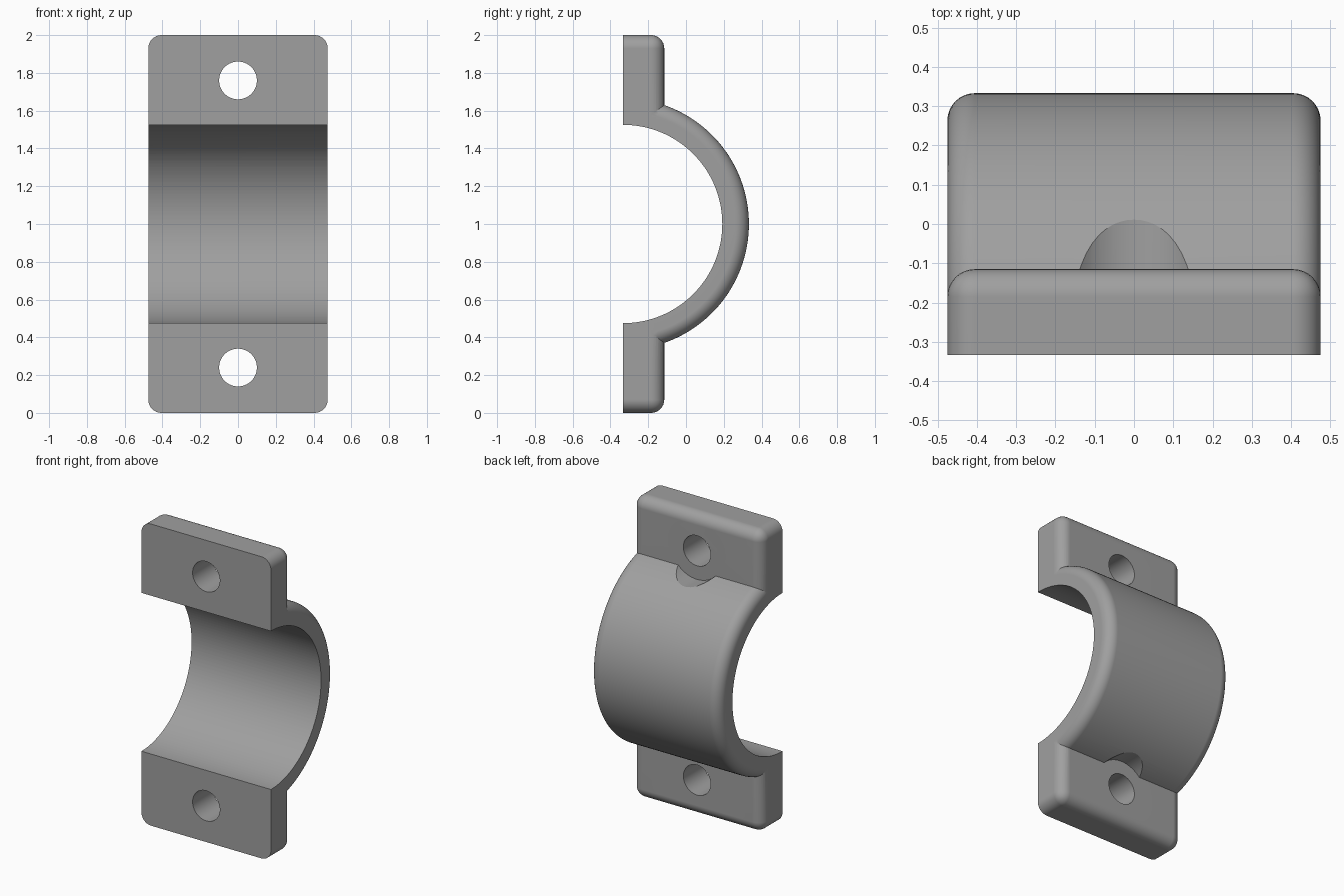
import bpy, bmesh, math
from mathutils import Matrix, Vector

if "Cube" in bpy.data.objects:
    bpy.data.objects.remove(bpy.data.objects["Cube"])

W = 0.475            # half width
FRONT, BACK = -0.333, -0.115
R_IN, R_OUT = 0.525, 0.666
FIL = 0.07           # fillet radius
CZ = 1.0             # bore centre height

grey = bpy.data.materials.new("grey")
grey.diffuse_color = (0.35, 0.35, 0.35, 1)
grey.use_nodes = True
grey.node_tree.nodes["Principled BSDF"].inputs["Base Color"].default_value = grey.diffuse_color


def make(name, bm):
    bmesh.ops.recalc_face_normals(bm, faces=bm.faces[:])
    me = bpy.data.meshes.new(name)
    bm.to_mesh(me)
    bm.free()
    me.materials.append(grey)
    ob = bpy.data.objects.new(name, me)
    bpy.context.collection.objects.link(ob)
    return ob


def cylinder(name, r, length, centre, axis, segs):
    bm = bmesh.new()
    rot = Matrix.Rotation(math.pi / 2, 4, axis)
    bmesh.ops.create_cone(bm, cap_ends=True, segments=segs, radius1=r, radius2=r,
                          depth=length, matrix=Matrix.Translation(centre) @ rot)
    return make(name, bm)


def combine(target, other, op):
    bpy.context.view_layer.objects.active = target
    m = target.modifiers.new(op, 'BOOLEAN')
    m.object, m.operation, m.solver = other, op, 'EXACT'
    bpy.ops.object.modifier_apply(modifier=m.name)
    bpy.data.objects.remove(other)


# Flange block: rounded corners and rounded back edges, sharp front
bm = bmesh.new()
bmesh.ops.create_cube(bm, size=1, matrix=Matrix.Translation((0, (FRONT + BACK) / 2, CZ))
                      @ Matrix.Diagonal((2 * W, BACK - FRONT, 2, 1)))
edges = [e for e in bm.edges if any(v.co.y > FRONT + 0.01 for v in e.verts)]
bmesh.ops.bevel(bm, geom=edges, offset=FIL, segments=8, profile=0.5, affect='EDGES')
clamp = make("pipe_clamp", bm)

# Half-round saddle: filleted profile swept half a turn about the bore axis
prof = [(-W, 0)]
for side in (-1, 1):
    arc = [(side * (W - FIL + FIL * math.cos(a)), R_OUT - FIL + FIL * math.sin(a))
           for a in (i * math.pi / 16 for i in range(9))]
    prof += arc if side < 0 else arc[::-1]
prof.append((W, 0))
bm = bmesh.new()
vs = [bm.verts.new((x, FRONT, CZ + r)) for x, r in prof]
geom = vs + [bm.edges.new(p) for p in zip(vs, vs[1:])]
bmesh.ops.spin(bm, geom=geom, cent=(0, FRONT, CZ), axis=(1, 0, 0),
               angle=-math.pi, steps=72)
bmesh.ops.remove_doubles(bm, verts=bm.verts[:], dist=1e-5)
bmesh.ops.holes_fill(bm, edges=[e for e in bm.edges if e.is_boundary], sides=0)
saddle = make("saddle", bm)
combine(clamp, saddle, 'UNION')

# Pipe bore
combine(clamp, cylinder("bore", R_IN, 2, (0, FRONT, CZ), 'Y', 144), 'DIFFERENCE')

# Bolt holes and the clearance for the bolt heads
for z in (0.24, 1.76):
    combine(clamp, cylinder("bolt_hole", 0.1, 2, (0, 0, z), 'X', 48), 'DIFFERENCE')
    combine(clamp, cylinder("head_clearance", 0.19, 1, (0, BACK + 0.5, z), 'X', 64),
            'DIFFERENCE')

# Smooth shading with sharp edges kept
bpy.ops.object.select_all(action='DESELECT')
clamp.select_set(True)
bpy.context.view_layer.objects.active = clamp
bpy.ops.object.shade_smooth_by_angle(angle=math.radians(25))
wn = clamp.modifiers.new("weighted_normals", 'WEIGHTED_NORMAL')
wn.keep_sharp = True
